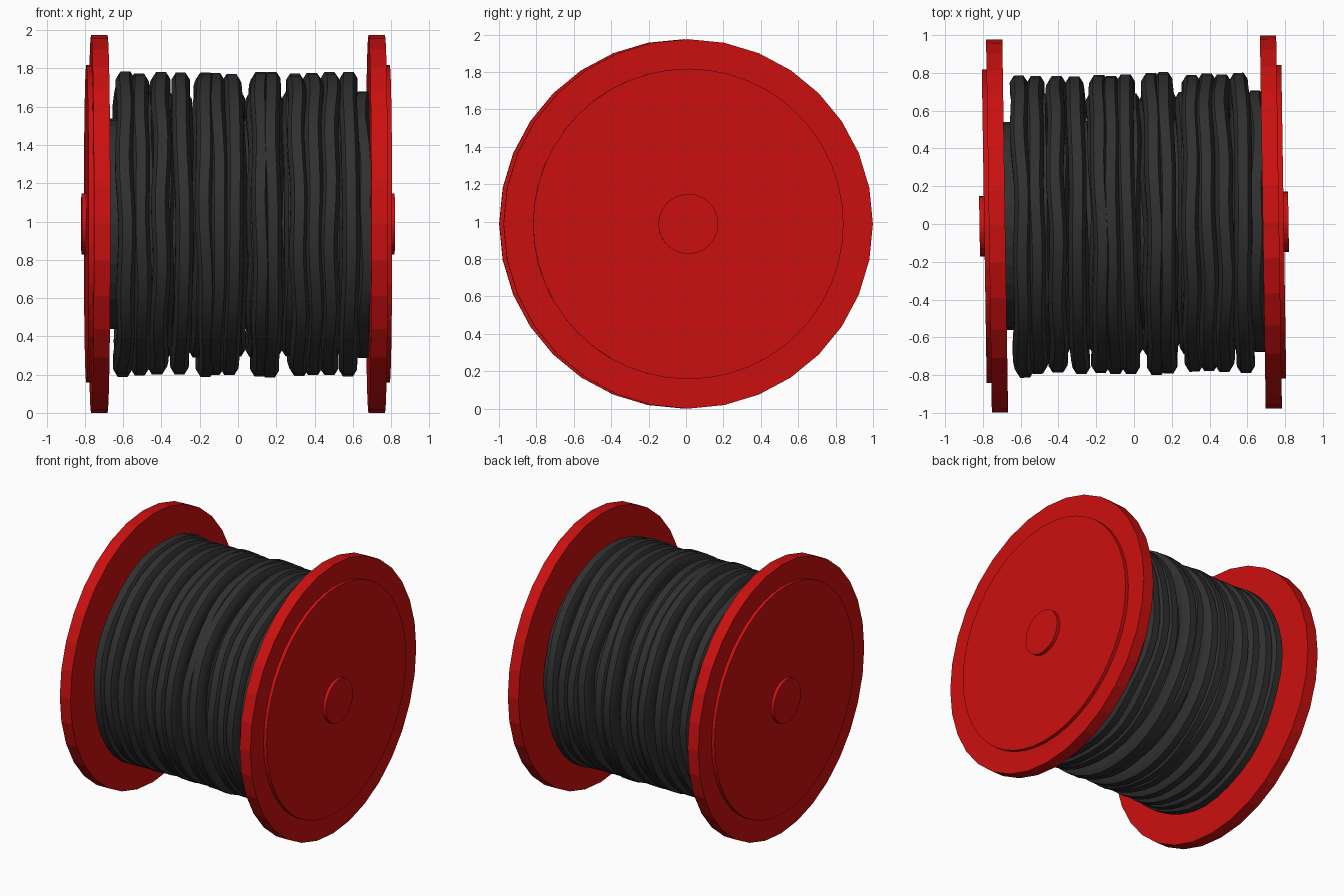
import bpy, bmesh, math, random
from mathutils import Matrix

if "Cube" in bpy.data.objects:
    bpy.data.objects.remove(bpy.data.objects["Cube"])

random.seed(4)
CZ = 0.9875
# whole spool sits slightly turned about the vertical axis
PLACE = Matrix.Translation((0, 0, CZ)) @ Matrix.Rotation(0.0155, 4, 'Z')


def material(name, rgb):
    m = bpy.data.materials.new(name)
    m.diffuse_color = (*rgb, 1)
    m.use_nodes = True
    m.node_tree.nodes["Principled BSDF"].inputs["Base Color"].default_value = m.diffuse_color
    return m


RED = material("red", (0.6, 0.005, 0.005))
BLACK = material("black", (0.03, 0.03, 0.03))


def finish(bm, name, mat, smooth=False):
    bmesh.ops.recalc_face_normals(bm, faces=bm.faces)
    me = bpy.data.meshes.new(name)
    bm.to_mesh(me)
    bm.free()
    me.transform(PLACE)
    me.materials.append(mat)
    ob = bpy.data.objects.new(name, me)
    bpy.context.collection.objects.link(ob)
    if smooth:
        bpy.context.view_layer.objects.active = ob
        ob.select_set(True)
        bpy.ops.object.shade_smooth_by_angle(angle=math.radians(40))
        ob.select_set(False)
    return ob


def lathe(name, profile, mat, sides=32):
    """Spin (x, radius) points round the x axis and cap both ends."""
    bm = bmesh.new()
    rings = [[bm.verts.new((x, r * math.sin(2 * math.pi * i / sides),
                            r * math.cos(2 * math.pi * i / sides)))
              for i in range(sides)] for x, r in profile]
    for a, b in zip(rings, rings[1:]):
        for i in range(sides):
            j = (i + 1) % sides
            bm.faces.new((a[i], a[j], b[j], b[i]))
    bm.faces.new(rings[0])
    bm.faces.new(rings[-1])
    return finish(bm, name, mat)


def cable_turn(bm, x, radius, half_w, half_d, segs=40):
    """One lumpy turn of cable with a rounded-square section."""
    section = [(1, .45), (.55, 1), (-.55, 1), (-1, .45),
               (-1, -.45), (-.55, -1), (.55, -1), (1, -.45)]
    waves = [(k, random.uniform(-1, 1), random.uniform(0, 6.28), random.uniform(0, 6.28))
             for k in (1, 2, 3, 7)]
    rings = []
    for i in range(segs):
        t = 2 * math.pi * i / segs
        dx = 0.007 * sum(w * math.sin(k * t + p) for k, w, p, q in waves)
        dr = 0.004 * sum(w * math.sin(k * t + q) for k, w, p, q in waves)
        ring = []
        for u, v in section:
            r = radius + dr + v * half_d
            ring.append(bm.verts.new((x + dx + u * half_w, r * math.sin(t), r * math.cos(t))))
        rings.append(ring)
    n = len(section)
    for i in range(segs):
        a, b = rings[i], rings[(i + 1) % segs]
        for j in range(n):
            k = (j + 1) % n
            bm.faces.new((a[j], a[k], b[k], b[j]))


# end flanges with raised outer disc and small hub cap
for side, s in (("left", -1), ("right", 1)):
    lathe(side + "_flange", [(s * .682, .9875), (s * .768, .9875)], RED)
    lathe(side + "_raised_disc", [(s * .75, .83), (s * .793, .83)], RED, 48)
    lathe(side + "_hub_cap", [(s * .78, .16), (s * .818, .16)], RED)

# core drum
lathe("core_drum", [(-.70, .55), (.70, .55)], BLACK)

# inner winding layer
bm = bmesh.new()
for i in range(14):
    cable_turn(bm, -.575 + i * .0945, .63, .046, .064)
finish(bm, "inner_cable_layer", BLACK, True)

# outer winding layer, with gaps where the inner turns show
bm = bmesh.new()
for x in (-.595, -.515, -.41, -.30, -.175, -.115, -.035,
          .11, .17, .31, .39, .475, .575):
    cable_turn(bm, x, .725 + random.uniform(0, .012), .047, .062)
finish(bm, "outer_cable_layer", BLACK, True)
